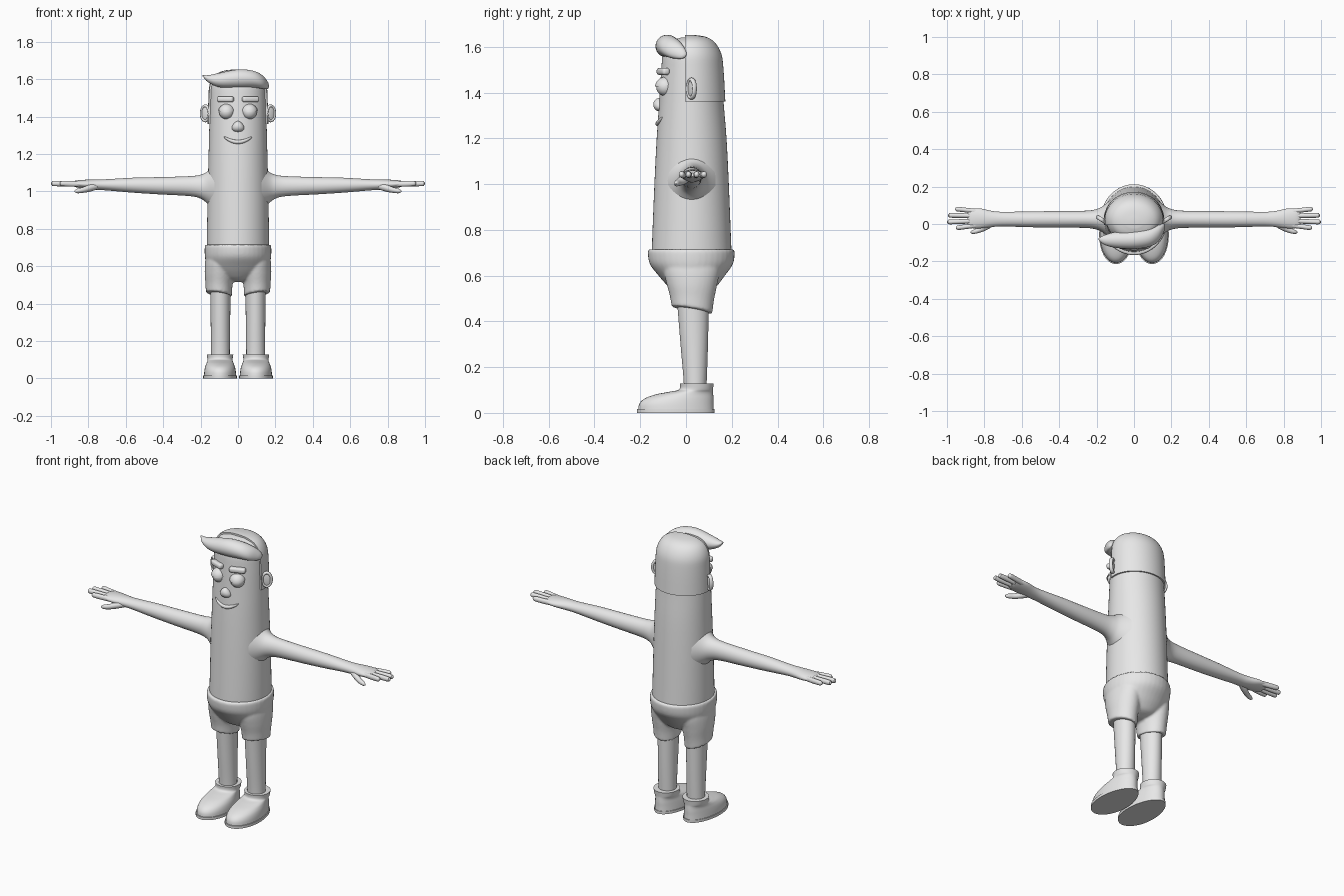
import bpy, bmesh
from math import sin, cos, pi, radians, sqrt
from mathutils import Vector, Matrix

cube = bpy.data.objects.get("Cube")
if cube:
    bpy.data.objects.remove(cube, do_unlink=True)

grey = bpy.data.materials.new("plain grey")
grey.use_nodes = True
grey.diffuse_color = (0.8, 0.8, 0.8, 1)
grey.node_tree.nodes["Principled BSDF"].inputs["Base Color"].default_value = (0.8, 0.8, 0.8, 1)
SIDES = (("left", 1), ("right", -1))


def finish(name, bm):
    """Turn a bmesh into a smooth object that keeps its hard edges."""
    bmesh.ops.recalc_face_normals(bm, faces=bm.faces)
    for f in bm.faces:
        f.smooth = True
    for e in bm.edges:
        e.smooth = e.calc_face_angle(0) < radians(42)
    mesh = bpy.data.meshes.new(name)
    bm.to_mesh(mesh)
    bm.free()
    mesh.materials.append(grey)
    ob = bpy.data.objects.new(name, mesh)
    bpy.context.collection.objects.link(ob)
    return ob


def smooth_path(keys, steps):
    """Catmull-Rom interpolation through section tuples."""
    pts = [Vector(k) for k in keys]
    out = []
    for i in range(len(pts) - 1):
        a, b, c, d = pts[max(i - 1, 0)], pts[i], pts[i + 1], pts[min(i + 2, len(pts) - 1)]
        for j in range(steps):
            t = j / steps
            out.append(0.5 * (2 * b + (c - a) * t + (2 * a - 5 * b + 4 * c - d) * t * t
                              + (3 * b - a - 3 * c + d) * t ** 3))
    return out + [pts[-1]]


def loft(bm, keys, axis="z", side=1, steps=4, seg=40, shape=None):
    """Skin ellipses (position, centre 1, centre 2, radius 1, radius 2) along an axis."""
    rings = []
    for p, c1, c2, r1, r2 in smooth_path(keys, steps):
        ring = []
        for k in range(seg):
            a = 2 * pi * k / seg
            u, v = c1 + max(r1, 0.001) * cos(a), c2 + max(r2, 0.001) * sin(a)
            co = Vector((u, v, p)) if axis == "z" else Vector((p, u, v))
            if shape:
                co = shape(co)
            co.x *= side
            ring.append(bm.verts.new(co))
        rings.append(ring)
    for r, q in zip(rings, rings[1:]):
        for k in range(seg):
            n = (k + 1) % seg
            bm.faces.new((r[k], r[n], q[n], q[k]))
    bm.faces.new(rings[0][::-1])
    bm.faces.new(rings[-1])
    return bm


def lathe(keys):
    """Sections given as (z, half width, front y, back y)."""
    return [(z, 0, (f + b) / 2, w, (b - f) / 2) for z, w, f, b in keys]


def cut(bm, point, normal):
    """Remove everything behind a plane and close the opening."""
    bmesh.ops.bisect_plane(bm, geom=bm.verts[:] + bm.edges[:] + bm.faces[:],
                           plane_co=point, plane_no=normal, clear_inner=True)
    bmesh.ops.holes_fill(bm, edges=[e for e in bm.edges if e.is_boundary])
    return bm


def ball(centre, radii, rot=0):
    bm = bmesh.new()
    m = Matrix.Translation(centre) @ Matrix.Rotation(rot, 4, "Z") @ Matrix.Diagonal((*radii, 1))
    bmesh.ops.create_uvsphere(bm, u_segments=32, v_segments=20, radius=1, matrix=m)
    return bm


# Torso and head in one tall column
finish("body", loft(bmesh.new(), lathe([
    (0.68, 0.166, -0.15, 0.20), (0.75, 0.166, -0.148, 0.197), (1.0, 0.162, -0.138, 0.187),
    (1.2, 0.157, -0.128, 0.177), (1.36, 0.153, -0.117, 0.164), (1.5, 0.149, -0.108, 0.155),
    (1.57, 0.142, -0.10, 0.143), (1.62, 0.112, -0.07, 0.11), (1.641, 0.05, -0.02, 0.06)]), seg=56))

# Back hair: a shell over the rear half of the head
hair = loft(bmesh.new(), lathe([
    (1.36, 0.162, -0.127, 0.172), (1.5, 0.158, -0.118, 0.164), (1.57, 0.152, -0.11, 0.154),
    (1.62, 0.125, -0.08, 0.125), (1.644, 0.08, -0.04, 0.085), (1.652, 0.02, 0, 0.03)]), seg=56)
finish("back_hair", cut(hair, (0, -0.005, 0), (0, 1, 0)))

# Swept quiff with a pointed tip
finish("quiff", loft(bmesh.new(), [
    (-0.19, -0.08, 1.62, 0.003, 0.003), (-0.16, -0.085, 1.602, 0.025, 0.019),
    (-0.10, -0.085, 1.595, 0.042, 0.038), (0, -0.083, 1.603, 0.05, 0.049),
    (0.08, -0.072, 1.60, 0.05, 0.045), (0.13, -0.05, 1.585, 0.045, 0.036),
    (0.158, -0.022, 1.568, 0.024, 0.02), (0.166, -0.015, 1.562, 0.004, 0.004)], "x"))

# Shorts: pelvis bowl and two legs fused together
shorts = loft(bmesh.new(), lathe([
    (0.715, 0.174, -0.163, 0.208), (0.70, 0.178, -0.167, 0.213), (0.65, 0.177, -0.158, 0.205),
    (0.60, 0.165, -0.12, 0.17), (0.56, 0.14, -0.085, 0.14), (0.53, 0.09, -0.05, 0.11),
    (0.515, 0.04, 0, 0.06)]))


def slant_cuff(co):
    """Lower the cuff towards the back and the inside."""
    k = max(0, min(1, (0.56 - co.z) / 0.11))
    co.z -= k * (0.17 * (co.y - 0.025) - 0.15 * (co.x - 0.10))
    return co


for side, s in SIDES:
    loft(shorts, [(0.68, 0.10, 0.025, 0.066, 0.12), (0.62, 0.10, 0.025, 0.076, 0.122),
                  (0.56, 0.10, 0.026, 0.078, 0.11), (0.50, 0.102, 0.026, 0.072, 0.096),
                  (0.45, 0.102, 0.026, 0.07, 0.089)], side=s, shape=slant_cuff)
ob = finish("shorts", shorts)
fuse = ob.modifiers.new("fuse", "REMESH")
fuse.mode, fuse.voxel_size, fuse.use_smooth_shade = "VOXEL", 0.007, True
soften = ob.modifiers.new("soften", "SMOOTH")
soften.factor, soften.iterations = 0.5, 4


def egg(co):
    """Widen the toe and narrow the heel."""
    co.x = 0.096 + (co.x - 0.096) * (1 - 0.45 * (co.y + 0.045))
    return co


def foot(keys):
    return [(z, 0.096, (f + b) / 2, w, (b - f) / 2) for z, w, f, b in keys]


for side, s in SIDES:
    # Legs and shoes
    finish(side + "_leg", loft(bmesh.new(), [
        (0.08, 0.094, 0.04, 0.05, 0.048), (0.15, 0.094, 0.04, 0.05, 0.051),
        (0.30, 0.094, 0.036, 0.052, 0.06), (0.50, 0.094, 0.03, 0.055, 0.07)], side=s))
    finish(side + "_sole", loft(bmesh.new(), foot([
        (0, 0.09, -0.215, 0.125), (0.016, 0.09, -0.215, 0.125)]), side=s, steps=1, shape=egg))
    finish(side + "_shoe", loft(bmesh.new(), foot([
        (0.014, 0.086, -0.209, 0.121), (0.04, 0.084, -0.204, 0.12), (0.062, 0.08, -0.182, 0.12),
        (0.08, 0.074, -0.135, 0.119), (0.092, 0.07, -0.075, 0.118), (0.102, 0.07, -0.03, 0.118),
        (0.128, 0.074, -0.026, 0.121)]), side=s, shape=egg))

    # Arm flaring into the body, ending in a flat palm
    finish(side + "_arm", loft(bmesh.new(), [
        (0.125, 0.025, 1.015, 0.105, 0.125), (0.165, 0.025, 1.02, 0.072, 0.085),
        (0.20, 0.025, 1.025, 0.055, 0.064), (0.26, 0.025, 1.028, 0.046, 0.053),
        (0.42, 0.025, 1.03, 0.044, 0.046), (0.56, 0.025, 1.033, 0.042, 0.04),
        (0.70, 0.026, 1.035, 0.039, 0.03), (0.76, 0.027, 1.036, 0.043, 0.028),
        (0.82, 0.03, 1.038, 0.053, 0.024), (0.87, 0.03, 1.04, 0.052, 0.017),
        (0.89, 0.03, 1.04, 0.044, 0.008)], "x", s))
    # Fingers
    for i, (tip, base_y, tip_y) in enumerate(((0.957, 0.068, 0.079), (0.995, 0.043, 0.046),
                                             (1.0, 0.018, 0.011), (0.953, -0.008, -0.019))):
        finish(f"{side}_finger_{i + 1}", loft(bmesh.new(), [
            (0.84, base_y, 1.039, 0.012, 0.014), (0.89, (base_y + tip_y) / 2, 1.04, 0.0125, 0.015),
            (tip - 0.018, tip_y, 1.042, 0.0125, 0.014), (tip - 0.005, tip_y, 1.042, 0.009, 0.01),
            (tip, tip_y, 1.042, 0.002, 0.002)], "x", s, seg=16))
    finish(side + "_thumb", loft(bmesh.new(), [
        (0.74, 0.01, 1.03, 0.015, 0.015), (0.79, -0.012, 1.018, 0.021, 0.019),
        (0.83, -0.033, 1.007, 0.015, 0.015), (0.86, -0.042, 1.002, 0.011, 0.012),
        (0.874, -0.044, 1.0, 0.003, 0.003)], "x", s, seg=16))

    # Ear dish with a raised rim
    turn = radians(32) * s
    ear = Vector((0.174 * s, 0.024, 1.417))
    finish(side + "_ear", ball(ear, (0.029, 0.009, 0.043), turn))
    rim = bmesh.new()
    place = Matrix.Translation(ear) @ Matrix.Rotation(turn, 4, "Z")
    rows = []
    for i in range(32):
        a = 2 * pi * i / 32
        rows.append([rim.verts.new(place @ Vector((
            (0.025 + 0.008 * cos(b)) * cos(a), 0.011 * sin(b), (0.04 + 0.008 * cos(b)) * sin(a))))
            for b in (2 * pi * j / 12 for j in range(12))])
    for i in range(32):
        p, q = rows[i], rows[(i + 1) % 32]
        for j in range(12):
            rim.faces.new((p[j], q[j], q[(j + 1) % 12], p[(j + 1) % 12]))
    finish(side + "_ear_rim", rim)

    # Eye, drooping upper lid and brow
    eye = Vector((0.061 * s, -0.09, 1.425))
    finish(side + "_eye", ball(eye, (0.04, 0.04, 0.04)))
    finish(side + "_eyelid", cut(ball(eye, (0.044, 0.045, 0.043)), eye + Vector((0, 0, 0.007)), (0, -0.15, 1)))
    brow = bmesh.new()
    bmesh.ops.create_cube(brow, size=1, matrix=Matrix.Translation((0.067 * s, -0.1, 1.492))
                          @ Matrix.Rotation(radians(20) * s, 4, "Z") @ Matrix.Diagonal((0.092, 0.034, 0.031, 1)))
    bmesh.ops.bevel(brow, geom=brow.edges[:], offset=0.012, segments=4, profile=0.5, affect="EDGES")
    finish(side + "_eyebrow", brow)

# Nose, narrower towards the top
nose = ball((0, -0.116, 1.347), (0.034, 0.027, 0.029))
for v in nose.verts:
    v.co.x *= 1 - 10 * (v.co.z - 1.34)
finish("nose", nose)

# Smile following the curve of the face
smile = []
for i in range(-8, 9):
    t = i / 8
    x = 0.075 * t
    r = 0.003 + 0.008 * sqrt(1 - t * t)
    smile.append((x, 0.024 - 0.147 * sqrt(1 - (x / 0.155) ** 2), 1.264 + 0.027 * t * t, r, r))
finish("mouth", loft(bmesh.new(), smile, "x", seg=12, steps=1))
